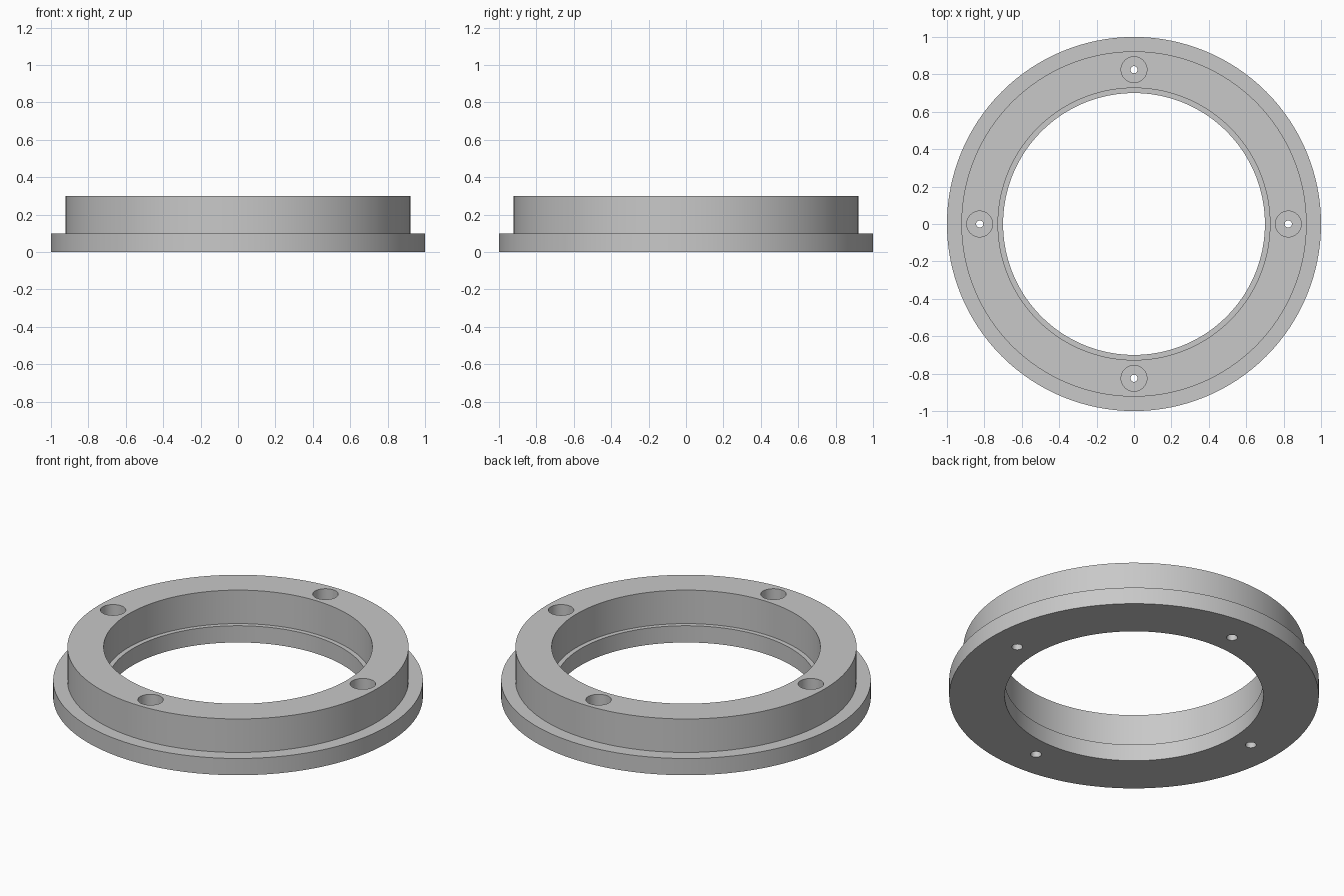
import bpy
import bmesh
from math import cos, sin, pi, radians

default_cube = bpy.data.objects.get("Cube")
if default_cube:
    bpy.data.objects.remove(default_cube, do_unlink=True)

grey = bpy.data.materials.new("plain grey")
grey.use_nodes = True
colour = (0.58, 0.58, 0.58, 1)
grey.diffuse_color = colour
grey.node_tree.nodes["Principled BSDF"].inputs["Base Color"].default_value = colour


def lathe(bm, profile, segments, centre=(0, 0), hollow=False):
    """Revolve (radius, height) points; hollow closes the loop, otherwise cap both ends."""
    rings = []
    for r, z in profile:
        rings.append([bm.verts.new((centre[0] + r * cos(2 * pi * i / segments),
                                    centre[1] + r * sin(2 * pi * i / segments), z))
                      for i in range(segments)])
    pairs = list(zip(rings, rings[1:]))
    if hollow:
        pairs.append((rings[-1], rings[0]))
    else:
        bm.faces.new(rings[0])
        bm.faces.new(rings[-1])
    for a, b in pairs:
        for i in range(segments):
            j = (i + 1) % segments
            bm.faces.new((a[i], a[j], b[j], b[i]))


def make_object(name, bm):
    bmesh.ops.recalc_face_normals(bm, faces=bm.faces)
    mesh = bpy.data.meshes.new(name)
    bm.to_mesh(mesh)
    bm.free()
    mesh.materials.append(grey)
    obj = bpy.data.objects.new(name, mesh)
    bpy.context.collection.objects.link(obj)
    return obj


# Flanged ring with a stepped inner bore
bm = bmesh.new()
lathe(bm, [(0.7, 0), (1, 0), (1, 0.1), (0.923, 0.1), (0.923, 0.3),
           (0.727, 0.3), (0.727, 0.1), (0.7, 0.1)], 128, hollow=True)
ring = make_object("flanged_ring", bm)

# Four counterbored screw holes, widening slightly towards the underside
bm = bmesh.new()
for k in range(4):
    centre = (0.825 * cos(k * pi / 2), 0.825 * sin(k * pi / 2))
    lathe(bm, [(0.031, -0.01), (0.019, 0.1), (0.069, 0.1), (0.069, 0.35)], 40, centre)
cutter = make_object("screw_hole_cutter", bm)
cutter.hide_render = True

cut = ring.modifiers.new("screw holes", "BOOLEAN")
cut.operation = "DIFFERENCE"
cut.solver = "EXACT"
cut.object = cutter

bpy.ops.object.select_all(action="DESELECT")
ring.select_set(True)
bpy.context.view_layer.objects.active = ring
bpy.ops.object.modifier_apply(modifier=cut.name)
bpy.data.objects.remove(cutter, do_unlink=True)

# Smooth round walls with crisp rims
bpy.ops.object.shade_smooth_by_angle(angle=radians(30))
